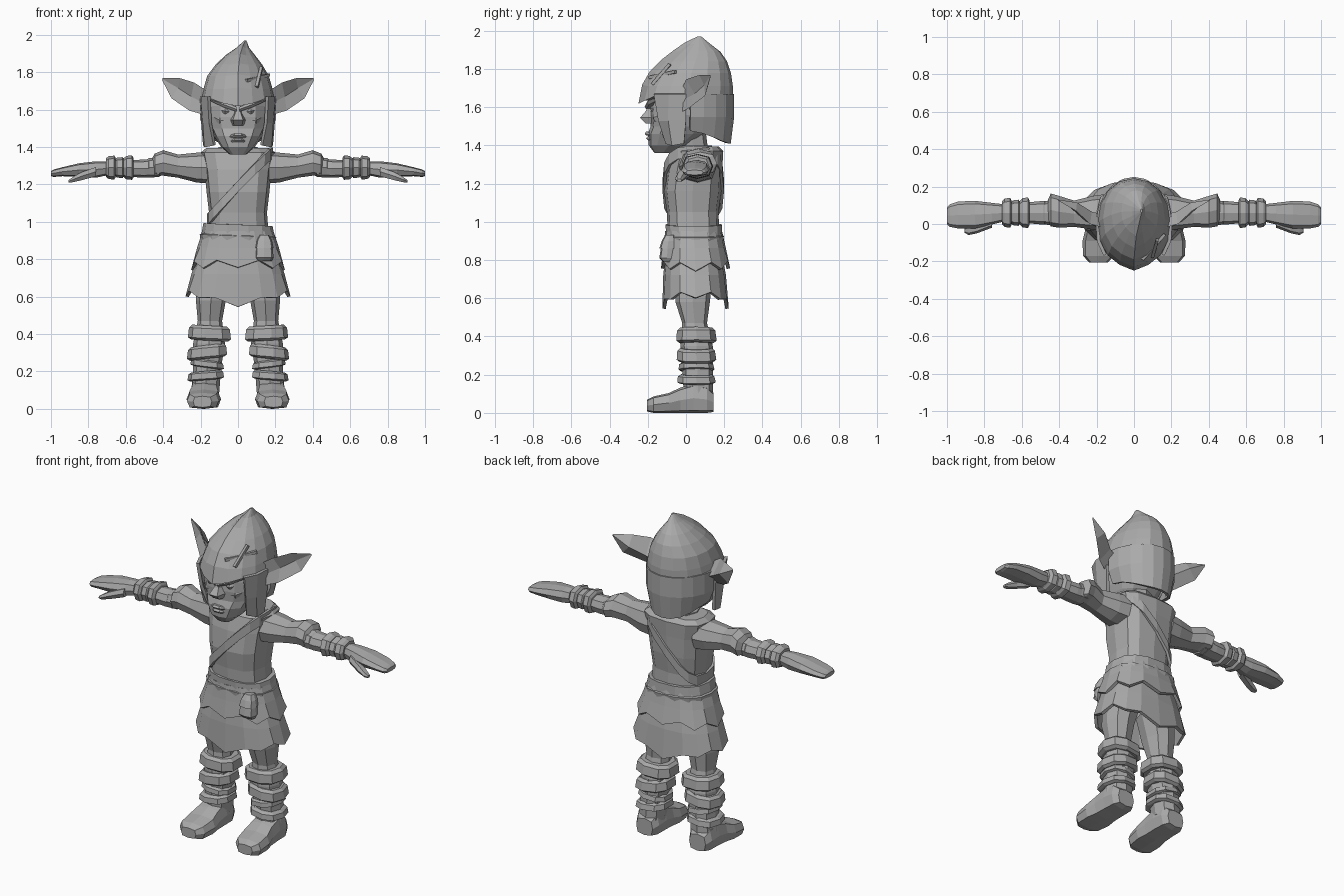
import bpy, bmesh, math
from mathutils import Vector

grey = bpy.data.materials.new("plain_grey")
grey.diffuse_color = (0.4, 0.4, 0.4, 1)


def finish(name, bm, mirror=False, solid=0):
    bmesh.ops.recalc_face_normals(bm, faces=bm.faces)
    me = bpy.data.meshes.new(name)
    bm.to_mesh(me)
    bm.free()
    me.materials.append(grey)
    ob = bpy.data.objects.new(name, me)
    bpy.context.collection.objects.link(ob)
    if solid:
        m = ob.modifiers.new("thickness", 'SOLIDIFY')
        m.thickness, m.offset = solid, 0
    if mirror:
        ob.modifiers.new("mirror", 'MIRROR')
    return ob


def grid(name, rows, closed=True, caps=True, mirror=False, solid=0):
    """Skin rows of points; closed rows wrap around."""
    bm = bmesh.new()
    v = [[bm.verts.new(p) for p in r] for r in rows]
    n = len(rows[0])
    for a, b in zip(v, v[1:]):
        for i in range(n if closed else n - 1):
            j = (i + 1) % n
            bm.faces.new((a[i], a[j], b[j], b[i]))
    if closed and caps:
        bm.faces.new(v[0])
        bm.faces.new(v[-1])
    bmesh.ops.remove_doubles(bm, verts=bm.verts, dist=0.0005)
    return finish(name, bm, mirror, solid)


def ring(axis, s, n=10, p=0.8, tilt=0, wave=None):
    """One section: position on axis, two centre values, two radii."""
    t, c1, c2, r1, r2 = s
    out = []
    for i in range(n):
        a = 2 * math.pi * i / n
        c, d = math.cos(a), math.sin(a)
        u = c1 + r1 * math.copysign(abs(c) ** p, c)
        w = c2 + r2 * math.copysign(abs(d) ** p, d)
        k = t + tilt * c + (wave(i, c, d) if wave else 0)
        out.append({'x': (k, u, w), 'y': (u, k, w), 'z': (u, w, k)}[axis])
    return out


def loft(name, axis, sections, n=10, p=0.8, mirror=False, tilt=0):
    return grid(name, [ring(axis, s, n, p, tilt) for s in sections], mirror=mirror)


def bar(name, a, b, w):
    a, b = Vector(a), Vector(b)
    bm = bmesh.new()
    bmesh.ops.create_cube(bm, size=1)
    q = (b - a).to_track_quat('Z', 'Y')
    for v in bm.verts:
        v.co = (a + b) / 2 + q @ Vector((v.co.x * w, v.co.y * w, v.co.z * (b - a).length))
    return finish(name, bm)


# --- Head and face
loft("head", 'z', [(1.36, 0, -.12, .045, .045), (1.40, 0, -.09, .09, .105),
                   (1.46, 0, -.05, .13, .15), (1.50, 0, -.03, .15, .155),
                   (1.56, 0, -.02, .165, .17), (1.62, 0, -.02, .165, .165),
                   (1.72, 0, 0, .15, .16)], n=12)
loft("neck", 'z', [(1.30, 0, .05, .09, .09), (1.38, 0, .04, .07, .075), (1.50, 0, .02, .08, .08)], n=8)
grid("nose", [[(-w, -.16, z), (-w * .6, y + .015, z), (w * .6, y + .015, z), (w, -.16, z)]
              for z, w, y in ((1.63, .018, -.205), (1.58, .025, -.225), (1.545, .045, -.255),
                              (1.515, .035, -.225))])
for part, z, y in (("upper_lip", 1.462, -.195), ("lower_lip", 1.437, -.188)):
    loft(part, 'x', [(-.065, y + .035, z - .012, .008, .006), (-.02, y, z, .022, .011),
                     (.02, y, z, .022, .011), (.065, y + .035, z - .012, .008, .006)], n=6)
loft("brows", 'x', [(.008, -.195, 1.602, .022, .014), (.08, -.178, 1.628, .026, .016),
                    (.15, -.115, 1.66, .025, .014)], n=6, mirror=True)
loft("eyes", 'x', [(.035, -.165, 1.588, .008, .006), (.07, -.165, 1.592, .024, .017),
                   (.105, -.148, 1.6, .008, .006)], n=6, mirror=True)
loft("cheekbones", 'x', [(.05, -.165, 1.535, .012, .01), (.1, -.15, 1.545, .022, .022),
                         (.15, -.09, 1.57, .02, .02)], n=6, mirror=True)

# --- Hood with a leaning peak
dip = lambda i, c, d: -.05 * max(0, -d) ** 8
rows = [ring('z', (1.66, 0, .005, .195, .24), 16, .95, wave=dip)]
rows += [ring('z', s, 16, .95) for s in (
    (1.71, 0, .015, .185, .23), (1.78, 0, .03, .165, .205), (1.84, .005, .05, .125, .165),
    (1.89, .012, .065, .08, .115), (1.93, .025, .068, .035, .06), (1.97, .04, .07, .005, .01))]
for r in rows[:-1]:                       # raised centre crease
    x, y, z = r[12]
    r[12] = (x, y - .014, z + .008)
grid("hood", rows)
arc = [math.radians(5 + 17 * i) for i in range(11)]
grid("hood_back", [[(rx * math.cos(a), ry * math.sin(a), z + lift * abs(math.cos(a)) ** 3) for a in arc]
                   for z, rx, ry, lift in ((1.67, .195, .243, 0), (1.55, .195, .243, 0),
                                           (1.41, .165, .225, .07))],
     closed=False, solid=.018)
grid("cheek_guard", [[(.155, -.165, 1.67), (.19, -.09, 1.67), (.195, 0, 1.67)],
                     [(.148, -.14, 1.53), (.18, -.09, 1.53), (.188, 0, 1.53)],
                     [(.125, -.1, 1.41), (.172, -.07, 1.4), (.178, -.01, 1.41)]],
     closed=False, mirror=True, solid=.018)
bar("stitch_long", (.045, -.19, 1.755), (.165, -.055, 1.785), .016)
bar("stitch_short", (.10, -.175, 1.72), (.125, -.085, 1.825), .016)

# --- Ears: top edge, cupped inside, lower edge, back
grid("ear", [[(.165, -.02, 1.70), (.175, -.03, 1.63), (.175, -.03, 1.57), (.16, .05, 1.63)],
             [(.235, 0, 1.745), (.25, .045, 1.67), (.26, .015, 1.595), (.225, .065, 1.66)],
             [(.31, .07, 1.768), (.32, .095, 1.715), (.355, .10, 1.66), (.305, .115, 1.71)],
             [(.405, .125, 1.768), (.404, .127, 1.764), (.406, .127, 1.758), (.402, .13, 1.764)]],
     mirror=True)

# --- Torso, collar and diagonal strap
loft("tunic", 'z', [(.92, 0, .04, .165, .135), (1.05, 0, .035, .155, .135), (1.16, 0, .035, .168, .15),
                    (1.28, 0, .045, .18, .145), (1.37, 0, .06, .2, .135), (1.395, 0, .07, .17, .10)], n=12, p=.7)
loft("collar", 'z', [(1.35, 0, .03, .12, .12), (1.40, 0, .045, .105, .09), (1.395, 0, .045, .07, .07)], n=8)


def strap_row(dz):
    out = []
    for x, y, z in ring('z', (1.19 + dz, 0, .038, .168, .153), 16, .7):
        out.append((x * (1 + .06 * x / .17), y, z + 1.06 * x))
    return out


grid("strap", [strap_row(.03), strap_row(-.03)], caps=False, solid=.016)

# --- Skirt tiers with jagged hems, belt and pouch
hem_low = lambda i, c, d: (.03 if i % 2 else 0) - .055 * abs(d) ** 6
hem_top = lambda i, c, d: (.03 if i % 2 else -.01) + .015 * abs(d)
grid("lower_skirt", [ring('z', (.82, 0, .04, .205, .14), 16), ring('z', (.72, 0, .045, .24, .155), 16),
                     ring('z', (.60, 0, .05, .272, .165), 16, wave=hem_low)], caps=False, solid=.018)
grid("upper_skirt", [ring('z', (.95, 0, .04, .18, .14), 16), ring('z', (.86, 0, .045, .21, .155), 16),
                     ring('z', (.75, 0, .05, .242, .172), 16, wave=hem_top)], caps=False, solid=.018)
loft("belt", 'z', [(.89, 0, .043, .20, .153), (.925, 0, .043, .205, .158),
                   (.93, 0, .043, .195, .15), (.985, 0, .04, .185, .15)], n=14, tilt=-.008)
loft("pouch", 'z', [(.79, .14, -.095, .04, .025), (.81, .14, -.1, .05, .04), (.87, .14, -.095, .045, .035),
                    (.885, .14, -.095, .03, .025)], n=8, p=.6)
loft("pouch_flap", 'z', [(.86, .14, -.098, .05, .042), (.90, .14, -.092, .042, .035),
                         (.93, .14, -.085, .025, .025)], n=8, p=.6)

# --- Legs, wraps and feet
loft("leg", 'z', [(.72, .12, .04, .10, .10), (.58, .145, .035, .08, .09), (.47, .15, .045, .065, .065),
                  (.35, .155, .055, .085, .085), (.22, .165, .06, .075, .08), (.09, .175, .065, .075, .075)],
     n=8, mirror=True)
for i, (z, cx, rx, ry, h, t) in enumerate(((.405, .15, .118, .107, .04, .006), (.305, .163, .11, .105, .036, -.012),
                                           (.24, .163, .092, .095, .02, .012), (.178, .17, .10, .102, .024, -.008))):
    loft(f"leg_wrap_{i + 1}", 'z', [(z - h, cx, .055, rx * .85, ry * .85), (z - h * .7, cx, .055, rx, ry),
                                    (z + h * .6, cx, .053, rx * .95, ry * .95),
                                    (z + h, cx, .053, rx * .8, ry * .8)], n=9, mirror=True, tilt=t)
loft("foot", 'y', [(-.205, .19, .038, .05, .03), (-.17, .188, .043, .085, .043), (-.09, .183, .052, .092, .052),
                   (-.03, .18, .066, .08, .066), (.04, .178, .077, .078, .077), (.11, .178, .07, .075, .07),
                   (.145, .178, .055, .055, .05)], n=8, p=.55, mirror=True)

# --- Arms, cuffs and mitten hands
loft("sleeve", 'x', [(.15, .06, 1.29, .10, .085), (.22, .06, 1.29, .09, .08), (.32, .055, 1.298, .07, .062),
                     (.40, .065, 1.315, .085, .068), (.445, .075, 1.305, .088, .06),
                     (.46, .07, 1.295, .06, .045)], n=8, mirror=True)
loft("forearm", 'x', [(.42, .06, 1.29, .062, .05), (.5, .06, 1.285, .062, .048), (.58, .06, 1.285, .055, .045),
                      (.72, .058, 1.285, .045, .038)], n=8, mirror=True)
for i, (x, r) in enumerate(((.465, .066), (.585, .082), (.635, .07), (.68, .08))):
    loft(f"cuff_{i + 1}", 'x', [(x - .026, .06, 1.29, r * .8, r * .65), (x - .018, .06, 1.29, r, r * .8),
                                (x + .012, .06, 1.29, r * .95, r * .76), (x + .026, .06, 1.29, r * .75, r * .62)],
         n=8, mirror=True)
loft("hand", 'x', [(.69, .06, 1.287, .045, .036), (.76, .055, 1.28, .058, .044), (.85, .05, 1.277, .074, .036),
                   (.94, .048, 1.268, .072, .024), (.985, .045, 1.26, .06, .02), (1.0, .045, 1.258, .045, .013)],
     n=8, p=.7, mirror=True)
loft("thumb", 'x', [(.76, .01, 1.268, .03, .028), (.84, -.022, 1.243, .028, .024), (.885, -.035, 1.225, .024, .015),
                    (.905, -.035, 1.217, .012, .008)], n=6, mirror=True)
